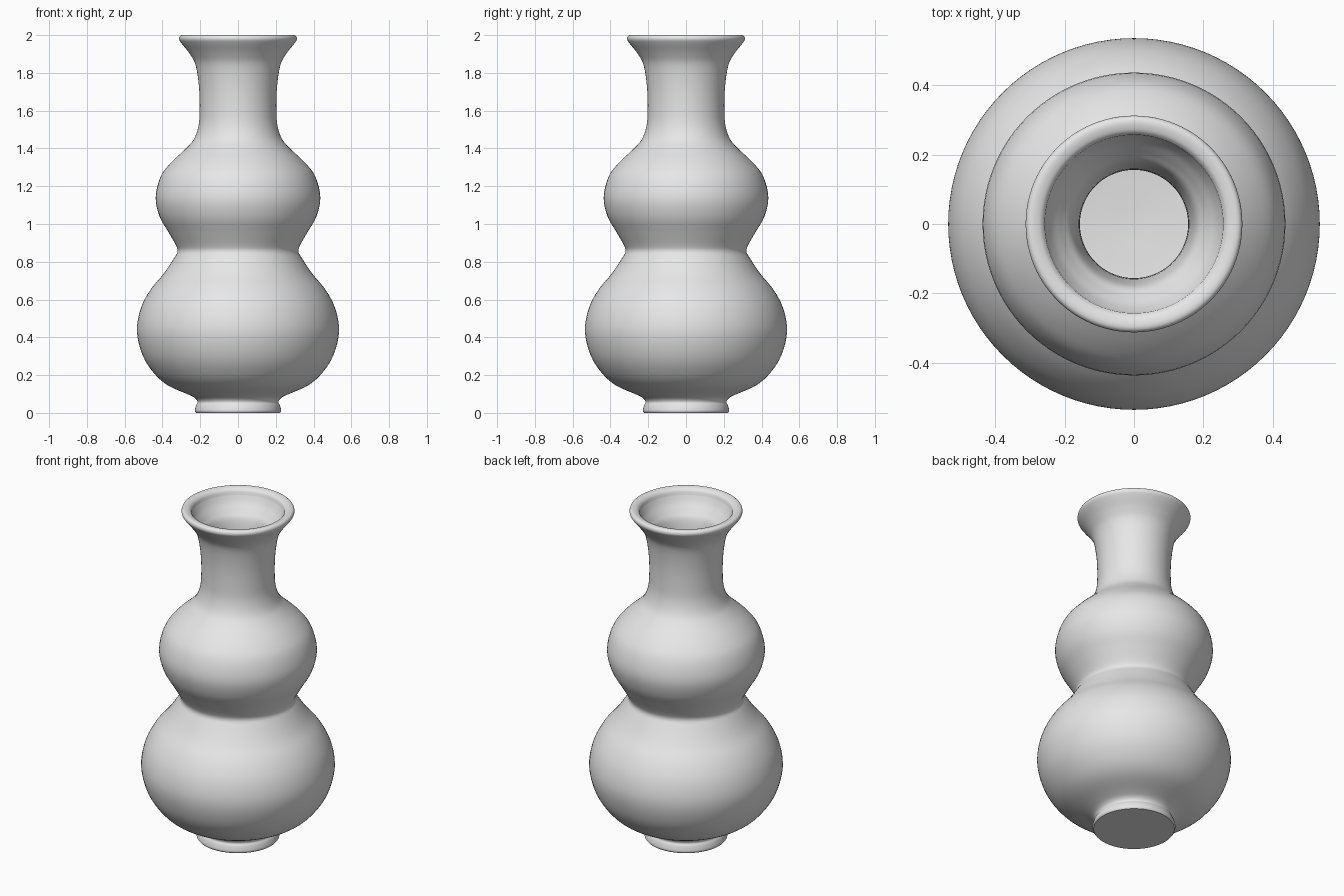
import bpy, bmesh, math
from mathutils import Vector

cube = bpy.data.objects.get("Cube")
if cube:
    bpy.data.objects.remove(cube, do_unlink=True)

SEGMENTS = 96
WALL = 0.047


def smooth_path(points, steps=4):
    """Curve passing through every (radius, height) point."""
    pts = [Vector(p) for p in points]
    padded = [pts[0]] + pts + [pts[-1]]
    path = []
    for a, b, c, d in zip(padded, padded[1:], padded[2:], padded[3:]):
        for i in range(steps):
            t = i / steps
            path.append(b + ((c - a) * t
                             + (a * 2 - b * 5 + c * 4 - d) * t ** 2
                             + (b * 3 - a - c * 3 + d) * t ** 3) / 2)
    return path + [pts[-1]]


def lathe(name, path, material):
    """Turn a profile around the vertical axis."""
    bm = bmesh.new()
    verts = [bm.verts.new((p.x, 0, p.y)) for p in path]
    edges = [bm.edges.new(pair) for pair in zip(verts, verts[1:])]
    bmesh.ops.spin(bm, geom=verts + edges, cent=(0, 0, 0), axis=(0, 0, 1),
                   angle=math.tau, steps=SEGMENTS, use_merge=False)
    bmesh.ops.remove_doubles(bm, verts=bm.verts, dist=0.0002)
    bmesh.ops.recalc_face_normals(bm, faces=bm.faces)
    mesh = bpy.data.meshes.new(name)
    bm.to_mesh(mesh)
    bm.free()
    mesh.materials.append(material)
    obj = bpy.data.objects.new(name, mesh)
    bpy.context.collection.objects.link(obj)
    bpy.ops.object.select_all(action='DESELECT')
    obj.select_set(True)
    bpy.context.view_layer.objects.active = obj
    bpy.ops.object.shade_smooth_by_angle(angle=math.radians(35))
    return obj


# Single plain clay colour
clay = bpy.data.materials.new("light_grey_clay")
clay.use_nodes = True
clay.diffuse_color = (0.8, 0.8, 0.8, 1)
clay.node_tree.nodes["Principled BSDF"].inputs["Base Color"].default_value = clay.diffuse_color

# Flared foot ring
foot = [(.223, 0), (.229, .012), (.222, .04), (.214, .057), (.226, .077), (.26, .096)]
# Lower bulb, waist, upper bulb and neck
body = [(.37, .145), (.445, .21), (.505, .305), (.535, .43), (.516, .55), (.465, .65),
        (.395, .735), (.338, .82), (.32, .855), (.33, .89), (.37, .96), (.415, 1.04),
        (.436, 1.14), (.41, 1.25), (.355, 1.325), (.275, 1.4), (.233, 1.45),
        (.209, 1.52), (.203, 1.6), (.206, 1.72), (.224, 1.84)]
# Flared lip, from outside over the top
lip = [(.255, 1.9), (.294, 1.95), (.31, 1.973), (.311, 1.988), (.303, 1.998), (.288, 2),
       (.268, 1.994), (.257, 1.982)]
# Hollow inside follows the outer wall down to a flat floor
throat = [(.255, 1.965), (.235, 1.925), (.205, 1.885)]
inside = throat + [(r - WALL, z) for r, z in reversed(body[1:])] + [(.25, .14), (0, .12)]

profile = [Vector((0, 0))] + smooth_path(foot + body + lip) + smooth_path(inside)
lathe("gourd_vase", profile, clay)
